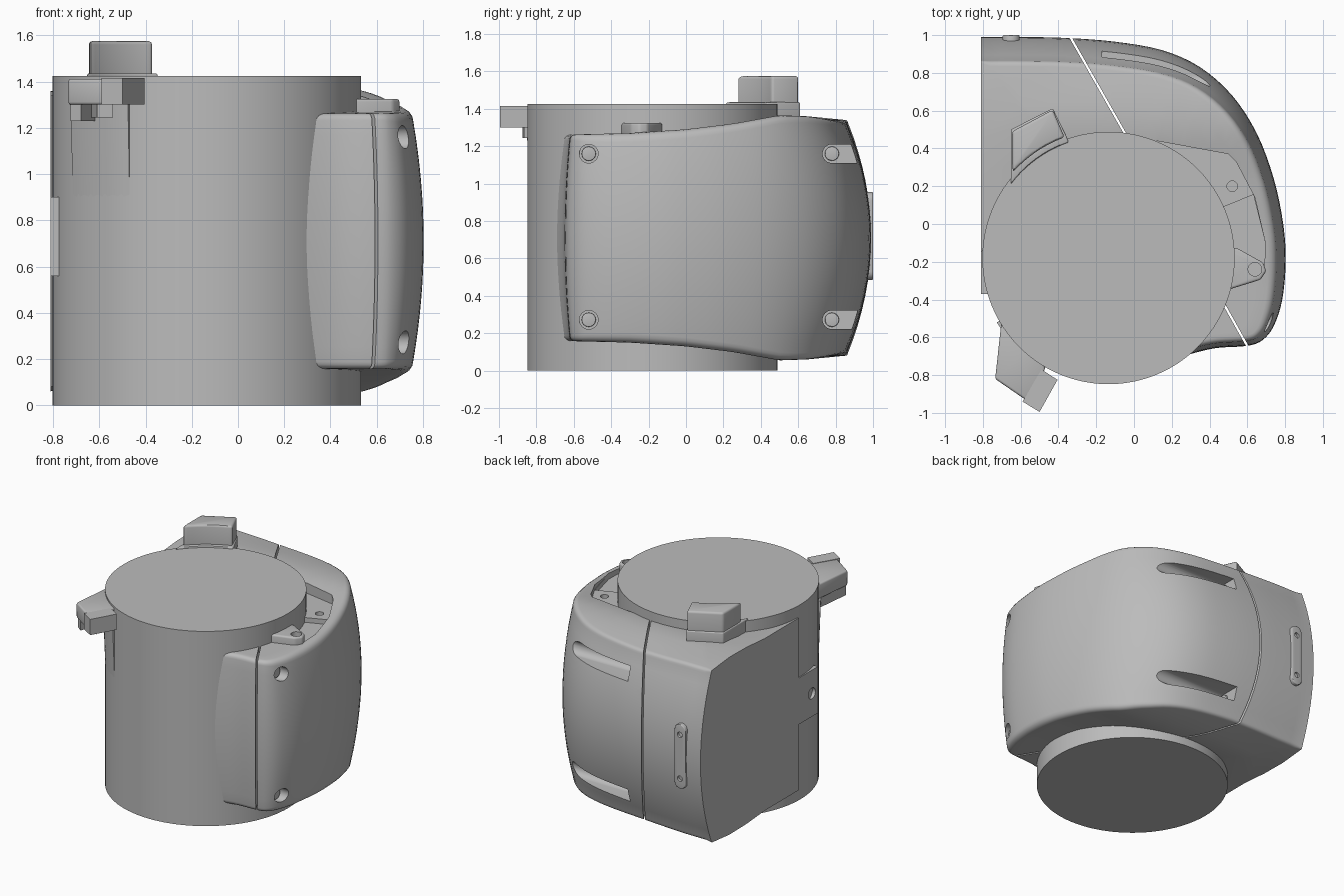
import bpy, bmesh, math
from mathutils import Vector

if "Cube" in bpy.data.objects:
    bpy.data.objects.remove(bpy.data.objects["Cube"], do_unlink=True)

# One grey finish for everything
grey = bpy.data.materials.new("mid_grey")
grey.use_nodes = True
grey.diffuse_color = (0.5, 0.5, 0.5, 1)
grey.node_tree.nodes["Principled BSDF"].inputs["Base Color"].default_value = grey.diffuse_color

CENTRE, RADIUS, MID = Vector((-0.135, -0.18)), 0.668, 0.71


def activate(ob):
    bpy.ops.object.select_all(action='DESELECT')
    ob.select_set(True)
    bpy.context.view_layer.objects.active = ob


def finish(name, bm):
    bmesh.ops.recalc_face_normals(bm, faces=bm.faces)
    me = bpy.data.meshes.new(name)
    bm.to_mesh(me)
    bm.free()
    ob = bpy.data.objects.new(name, me)
    bpy.context.collection.objects.link(ob)
    me.materials.append(grey)
    return ob


def prism(name, pts, lo, hi, axis='z', bevel=0):
    """Extrude a flat outline along an axis."""
    place = {'z': lambda p, h: (p[0], p[1], h),
             'x': lambda p, h: (h, p[0], p[1]),
             'y': lambda p, h: (p[0], h, p[1])}[axis]
    bm = bmesh.new()
    low, high = ([bm.verts.new(place(p, h)) for p in pts] for h in (lo, hi))
    bm.faces.new(low)
    bm.faces.new(high)
    for i in range(len(pts)):
        j = (i + 1) % len(pts)
        bm.faces.new((low[i], low[j], high[j], high[i]))
    ob = finish(name, bm)
    if bevel:
        mod = ob.modifiers.new("bevel", 'BEVEL')
        mod.width, mod.segments, mod.angle_limit = bevel, 3, 0.6
        activate(ob)
        bpy.ops.object.modifier_apply(modifier=mod.name)
    return ob


def arc(u, v, r, a0=0, a1=360, n=24):
    return [(u + r * math.cos(math.radians(a0 + (a1 - a0) * i / n)),
             v + r * math.sin(math.radians(a0 + (a1 - a0) * i / n))) for i in range(n + 1)]


def circle(u, v, r, n=24):
    return arc(u, v, r, n=n)[:-1]


def cut(ob, cutter):
    mod = ob.modifiers.new("cut", 'BOOLEAN')
    mod.operation, mod.solver, mod.object = 'DIFFERENCE', 'EXACT', cutter
    activate(ob)
    bpy.ops.object.modifier_apply(modifier=mod.name)
    bpy.data.objects.remove(cutter, do_unlink=True)


def smooth(ob, angle=30):
    activate(ob)
    bpy.ops.object.shade_smooth_by_angle(angle=math.radians(angle))


def strip(a, b, w):
    """Thin rectangle outline from a to b."""
    a, b = Vector(a), Vector(b)
    d = (b - a).normalized()
    n = Vector((-d.y, d.x)) * w / 2
    return [a + n, b + n, b - n, a - n]


# Central cylinder
body = prism("main_cylinder", circle(*CENTRE, RADIUS, 96), 0, 1.425)
smooth(body)

# Wraparound shell: a bulged section swept round the plan outline
OUTLINE = [(-.81, .99), (-.6, .99), (-.36, .985), (-.1, .965), (.15, .92), (.35, .83),
           (.52, .68), (.65, .48), (.74, .24), (.79, 0), (.803, -.2), (.785, -.4),
           (.74, -.54), (.68, -.615), (.6, -.645), (.45, -.655), (.36, -.672), (.26, -.7)]
TOP = [(-.7, 1.26), (-.3, 1.27), (0, 1.29), (.25, 1.32), (.5, 1.365), (.65, 1.36), (.86, 1.325), (1, 1.31)]


def shell_top(p):
    z = TOP[0][1]
    for (y0, z0), (y1, z1) in zip(TOP, TOP[1:]):
        if y0 <= p.y <= y1:
            z = z0 + (z1 - z0) * (p.y - y0) / (y1 - y0)
    w = min(1, max(0, (-.2 - p.x) / .4))
    return z + w * max(0, 1.34 - z)


def spline(pts, steps):
    pts = [Vector(p) for p in pts]
    ext = [2 * pts[0] - pts[1]] + pts + [2 * pts[-1] - pts[-2]]
    out = []
    for a, b, c, d in zip(ext, ext[1:], ext[2:], ext[3:]):
        for i in range(steps):
            t = i / steps
            out.append(b + (c - a) * t / 2 + (2 * a - 5 * b + 4 * c - d) * t * t / 2
                       + (3 * b - a - 3 * c + d) * t ** 3 / 2)
    return out + [pts[-1]]


def section(p, n, first):
    """Closed shell section at outline point p with inward direction n."""
    bulge = .045 + (.08 * n.y ** 2 if n.y < 0 else -.02 * n.y)
    r = .012 if first else .05 - .02 * abs(n.y)
    edge = p + n * (bulge + r)
    h = shell_top(edge)
    half = [(p + n * bulge * (i / 8) ** 2, MID + (h - r - MID) * i / 8) for i in range(9)]
    for i in range(1, 5):
        a = math.pi / 8 * i
        half.append((p + n * (bulge + r * (1 - math.cos(a))), h - r + r * math.sin(a)))
    inner = Vector((-.81, -.15)) if first else CENTRE + (p - CENTRE).normalized() * .55
    for i in range(1, 6):
        q = edge.lerp(inner, i / 5)
        half.append((q, shell_top(q)))
    under = [(q, 2 * MID - z) for q, z in half[:0:-1]]
    return [(q.x, q.y, z) for q, z in under + half]


path = spline(OUTLINE, 4)
bm = bmesh.new()
rows = []
for i, p in enumerate(path):
    t = (path[min(i + 1, len(path) - 1)] - path[max(i - 1, 0)]).normalized()
    n = Vector((0, -1)) if i == 0 else Vector((t.y, -t.x))
    rows.append([bm.verts.new(v) for v in section(p, n, i == 0)])
for a, b in zip(rows, rows[1:]):
    for k in range(len(a)):
        m = (k + 1) % len(a)
        bm.faces.new((a[k], a[m], b[m], b[k]))
bm.faces.new(rows[0])
bm.faces.new(rows[-1])
shell = finish("outer_shell", bm)

# Stepped recess in the shell top
RECESS = [(0, .3), (.12, .44), (.5, .37), (.54, .33), (.64, .14), (.695, -.1),
          (.69, -.25), (.65, -.29), (.52, -.34), (.3, -.3)]
cut(shell, prism("recess_cutter", RECESS, 1.275, 1.6))
cut(shell, prism("low_recess_cutter", [(.3, .02), (.632, .155)] + RECESS[5:], 1.24, 1.6))
cut(shell, prism("floor_hole_cutter", circle(.52, .2, .028), 1.22, 1.4))

# Screw pockets at the front and long screw slots at the back
for level, z in (("lower", .272), ("upper", 1.16)):
    cut(shell, prism("pocket_cutter", circle(-.52, z, .05), .66, 1, 'x'))
    slot = arc(.78, z, .05, 90, 270, 12) + [(1.1, z - .05), (1.1, z + .05)]
    cut(shell, prism("slot_cutter", slot, -.17, 1, 'x'))
    for side, y, x in (("front", -.52, .655), ("rear", .78, -.18)):
        smooth(prism(f"{level}_{side}_screw", circle(y, z, .038), x, x + .025, 'x', .005))

# Panel seams
for a, b in (((-.36, 1.03), (-.02, .43)), ((.44, -.36), (.63, -.7))):
    cut(shell, prism("seam_cutter", strip(a, b, .012), 0, 1.5))
smooth(shell)

# Raised pad with two screw holes on the back
pad = prism("rear_pad", arc(-.65, .91, .045, 0, 180, 12) + arc(-.65, .53, .045, 180, 360, 12),
            .93, 1.0, 'y', .006)
for z in (.56, .88):
    cut(pad, prism("pad_hole_cutter", circle(-.65, z, .02), .98, 1.1, 'y'))
smooth(pad)

# Side tab with its hole
tab = prism("side_tab", [(-.81, -.37), (-.7, -.37), (-.7, -.1), (-.81, -.1)], .56, .9)
cut(tab, prism("tab_hole_cutter", circle(-.3, .73, .04), -.9, -.785, 'x'))
smooth(tab)

# Drilled lug standing in the recess
lug = prism("top_lug", [(.46, -.12), (.55, -.13), (.685, -.205), (.7, -.25), (.67, -.295), (.46, -.36)],
            1.2, 1.325, bevel=.012)
cut(lug, prism("lug_hole_cutter", circle(.64, -.24, .036), 1.29, 1.4))
smooth(lug)

# Rear clip on its base flange
smooth(prism("rear_clip", arc(*CENTRE, RADIUS + .012, 110, 138, 10)
             + [(-.645, .32), (-.645, .49), (-.43, .605)], 1.3, 1.575, bevel=.018))
smooth(prism("rear_clip_base", arc(*CENTRE, RADIUS - .02, 109, 143, 10)
             + [(-.652, .3), (-.652, .5), (-.43, .613), (-.36, .47)], 1.3, 1.435, bevel=.008))

# Front clip with its foot, latch block and tapering fairing
CLIP = [(-.7, -.5), (-.735, -.82), (-.575, -.93), (-.47, -.77), (-.5, -.6)]
smooth(prism("front_clip", CLIP, 1.3, 1.412, bevel=.012))
smooth(prism("front_clip_foot", [(-.69, -.5), (-.725, -.815), (-.68, -.85), (-.6, -.6)], 1.23, 1.32))
smooth(prism("front_clip_hook", strip((-.6, -.7), (-.575, -.87), .07), 1.245, 1.32))
prism("latch_block", [(-.59, -.94), (-.5, -.995), (-.405, -.825), (-.49, -.77)], 1.3, 1.415)
fairing = prism("clip_fairing", arc(*CENTRE, RADIUS + .014, 210, 240, 12)
                + arc(*CENTRE, RADIUS - .05, 240, 210, 12), .8, 1.3)
for v in fairing.data.vertices:
    if v.co.z < 1:
        away = (v.co.xy - CENTRE).normalized() * .018
        v.co.x -= away.x
        v.co.y -= away.y
smooth(fairing)
